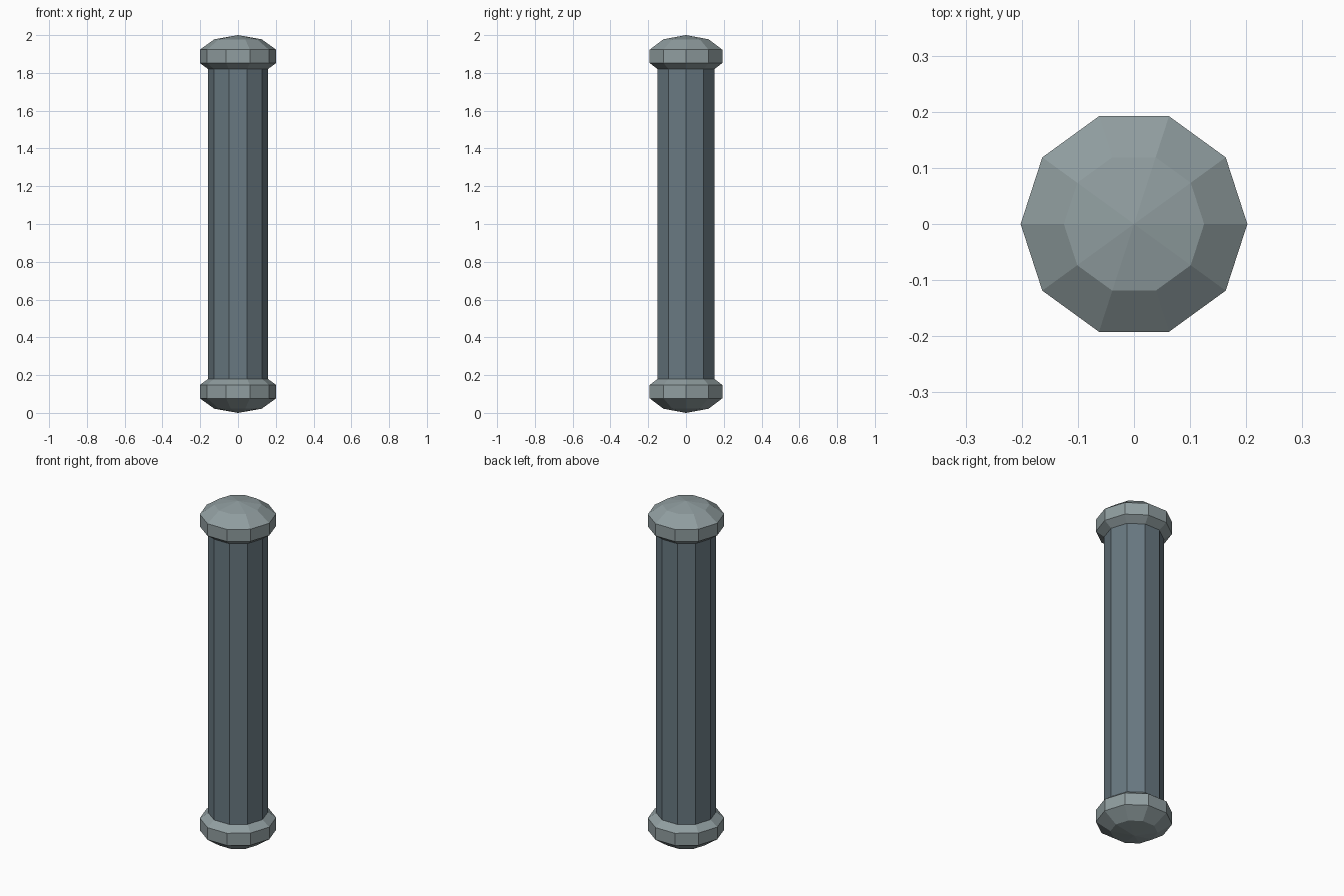
import bpy, bmesh
from math import cos, sin, tau

if "Cube" in bpy.data.objects:
    bpy.data.objects.remove(bpy.data.objects["Cube"])

SIDES = 10


def material(name, rgb):
    m = bpy.data.materials.new(name)
    m.diffuse_color = (*rgb, 1)
    m.use_nodes = True
    m.node_tree.nodes["Principled BSDF"].inputs["Base Color"].default_value = m.diffuse_color
    return m


def lathe(name, profile, mat):
    """Revolve (radius, z) points into a flat-faced ten-sided solid; radius 0 is a pole."""
    bm = bmesh.new()
    rings = []
    for r, z in profile:
        n = SIDES if r else 1
        rings.append([bm.verts.new((r * cos(tau * i / n), r * sin(tau * i / n), z))
                      for i in range(n)])
    for a, b in zip(rings, rings[1:]):
        for i in range(SIDES):
            j = (i + 1) % SIDES
            if len(b) == 1:
                bm.faces.new((a[i], a[j], b[0]))
            elif len(a) == 1:
                bm.faces.new((a[0], b[j], b[i]))
            else:
                bm.faces.new((a[i], a[j], b[j], b[i]))
    bmesh.ops.recalc_face_normals(bm, faces=bm.faces)
    mesh = bpy.data.meshes.new(name)
    bm.to_mesh(mesh)
    bm.free()
    mesh.materials.append(mat)
    obj = bpy.data.objects.new(name, mesh)
    bpy.context.collection.objects.link(obj)
    return obj


shaft_mat = material("dark_blue_grey", (0.14, 0.19, 0.22))
cap_mat = material("light_grey", (0.28, 0.34, 0.35))

# Shaft between the caps
lathe("shaft", [(0.158, 0.18), (0.158, 1.82)], shaft_mat)

# Domed cap profile, used at the top and mirrored at the bottom
cap = [(0.158, 1.82), (0.202, 1.852), (0.202, 1.923), (0.125, 1.978), (0, 2.0)]
lathe("top_cap", cap, cap_mat)
lathe("bottom_cap", [(r, 2 - z) for r, z in reversed(cap)], cap_mat)
